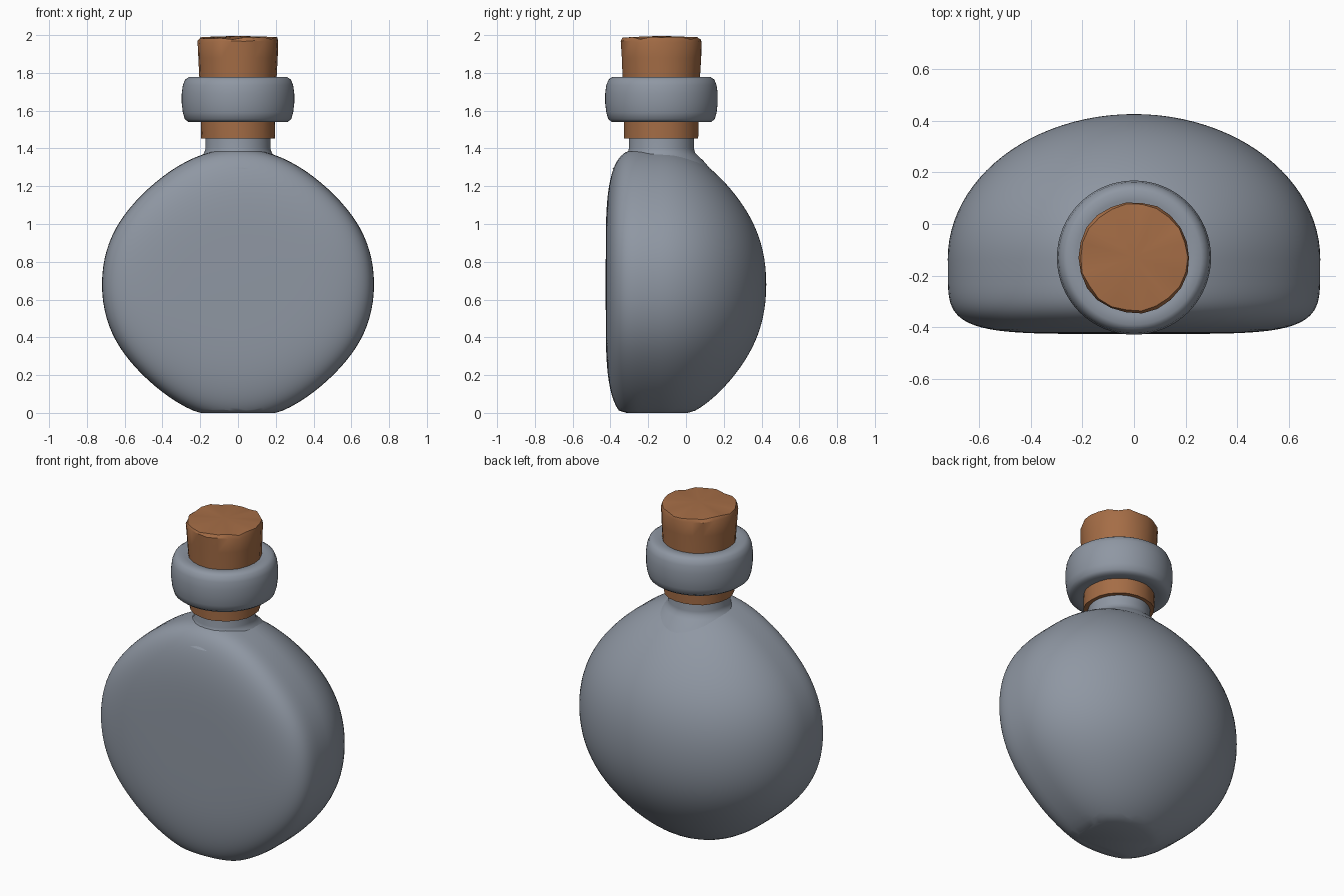
import bpy
import bmesh
import math
import random
from mathutils import Vector

random.seed(4)
AXIS_Y = -0.13      # neck and stopper axis
RADIUS = 0.72       # flask radius seen from the front
CENTRE_Z = 0.68

cube = bpy.data.objects.get("Cube")
if cube:
    bpy.data.objects.remove(cube, do_unlink=True)


def material(name, rgb):
    mat = bpy.data.materials.new(name)
    mat.use_nodes = True
    mat.diffuse_color = (*rgb, 1)
    mat.node_tree.nodes["Principled BSDF"].inputs["Base Color"].default_value = (*rgb, 1)
    return mat


def lathe(profile, sides):
    """Spin (radius, height) points about z; points on the axis become poles."""
    bm = bmesh.new()
    verts = [bm.verts.new((r, 0, z)) for r, z in profile]
    edges = [bm.edges.new(pair) for pair in zip(verts, verts[1:])]
    bmesh.ops.spin(bm, geom=verts + edges, axis=(0, 0, 1), cent=(0, 0, 0),
                   angle=math.tau, steps=sides, use_merge=True)
    bmesh.ops.remove_doubles(bm, verts=bm.verts, dist=0.0005)
    return bm


def finish(bm, name, mat, angle, offset=(0, 0, 0)):
    bmesh.ops.translate(bm, verts=bm.verts, vec=offset)
    bmesh.ops.recalc_face_normals(bm, faces=bm.faces)
    mesh = bpy.data.meshes.new(name)
    bm.to_mesh(mesh)
    bm.free()
    mesh.materials.append(mat)
    obj = bpy.data.objects.new(name, mesh)
    bpy.context.collection.objects.link(obj)
    bpy.ops.object.select_all(action="DESELECT")
    obj.select_set(True)
    bpy.context.view_layer.objects.active = obj
    bpy.ops.object.shade_smooth_by_angle(angle=math.radians(angle))
    return obj


glass = material("grey glass", (0.275, 0.31, 0.366))
cork = material("brown cork", (0.376, 0.153, 0.061))

# Flask body: flat rounded front, domed back, turned about the y axis
STEPS = 24
profile = []
for i in range(STEPS + 1):
    t = math.pi / 2 * i / STEPS
    profile.append((RADIUS * math.sin(t) ** 0.4, -0.29 * max(math.cos(t), 0) ** 0.4))
for i in range(1, STEPS + 1):
    t = math.pi / 2 * i / STEPS
    profile.append((RADIUS * math.cos(t), 0.56 * math.sin(t)))
body = lathe(profile, 96)
for v in body.verts:
    x, up, depth = v.co
    # slightly flattened shoulders and lower slopes
    slim = 0.035 * math.sin(math.pi * min(1, abs(up) / RADIUS) ** 2)
    v.co = Vector((x, AXIS_Y - 0.005 + depth, CENTRE_Z + up - math.copysign(slim, up)))

# Cut the flat foot and the neck opening
for height, direction in ((0.012, -1), (1.385, 1)):
    geom = body.verts[:] + body.edges[:] + body.faces[:]
    cut = bmesh.ops.bisect_plane(body, geom=geom, dist=0.0001, plane_co=(0, 0, height),
                                 plane_no=(0, 0, direction), clear_outer=True)
    rim = [e for e in cut["geom_cut"] if isinstance(e, bmesh.types.BMEdge)]
    if direction < 0:
        foot = bmesh.ops.contextual_create(body, geom=rim)["faces"]
        bmesh.ops.inset_region(body, faces=foot, thickness=0.04, depth=0)
        for v in {v for f in foot for v in f.verts}:
            v.co.z = 0
finish(body, "flask_body", glass, 45)

# Neck with a flared root
neck = [(0.26, 1.29), (0.222, 1.335), (0.195, 1.36), (0.178, 1.378),
        (0.172, 1.40), (0.172, 1.56)]
finish(lathe(neck, 64), "neck", glass, 40, (0, AXIS_Y, 0))

# Thick rounded lip
lip = [(0.17, 1.55), (0.225, 1.54), (0.262, 1.54), (0.282, 1.555), (0.292, 1.59),
       (0.298, 1.64), (0.298, 1.69), (0.292, 1.735), (0.28, 1.765), (0.26, 1.778),
       (0.225, 1.778), (0.17, 1.765)]
finish(lathe(lip, 64), "lip", glass, 50, (0, AXIS_Y, 0))

# Cork stopper, whittled unevenly, showing above and below the lip
stopper = [(0.165, 1.452), (0.197, 1.452), (0.2, 1.56), (0.205, 1.76),
           (0.213, 1.88), (0.216, 1.965), (0.207, 1.984), (0, 1.993)]
stopper_mesh = lathe(stopper, 22)
for v in stopper_mesh.verts:
    r = math.hypot(v.co.x, v.co.y)
    if r > 0.17:
        scale = 1 + random.uniform(-0.018, 0.012)
        v.co.x *= scale
        v.co.y *= scale
    if v.co.z > 1.95:
        v.co.z += random.uniform(-0.008, 0.007) if r > 0 else 0.003
finish(stopper_mesh, "cork_stopper", cork, 32, (0, AXIS_Y, 0))
